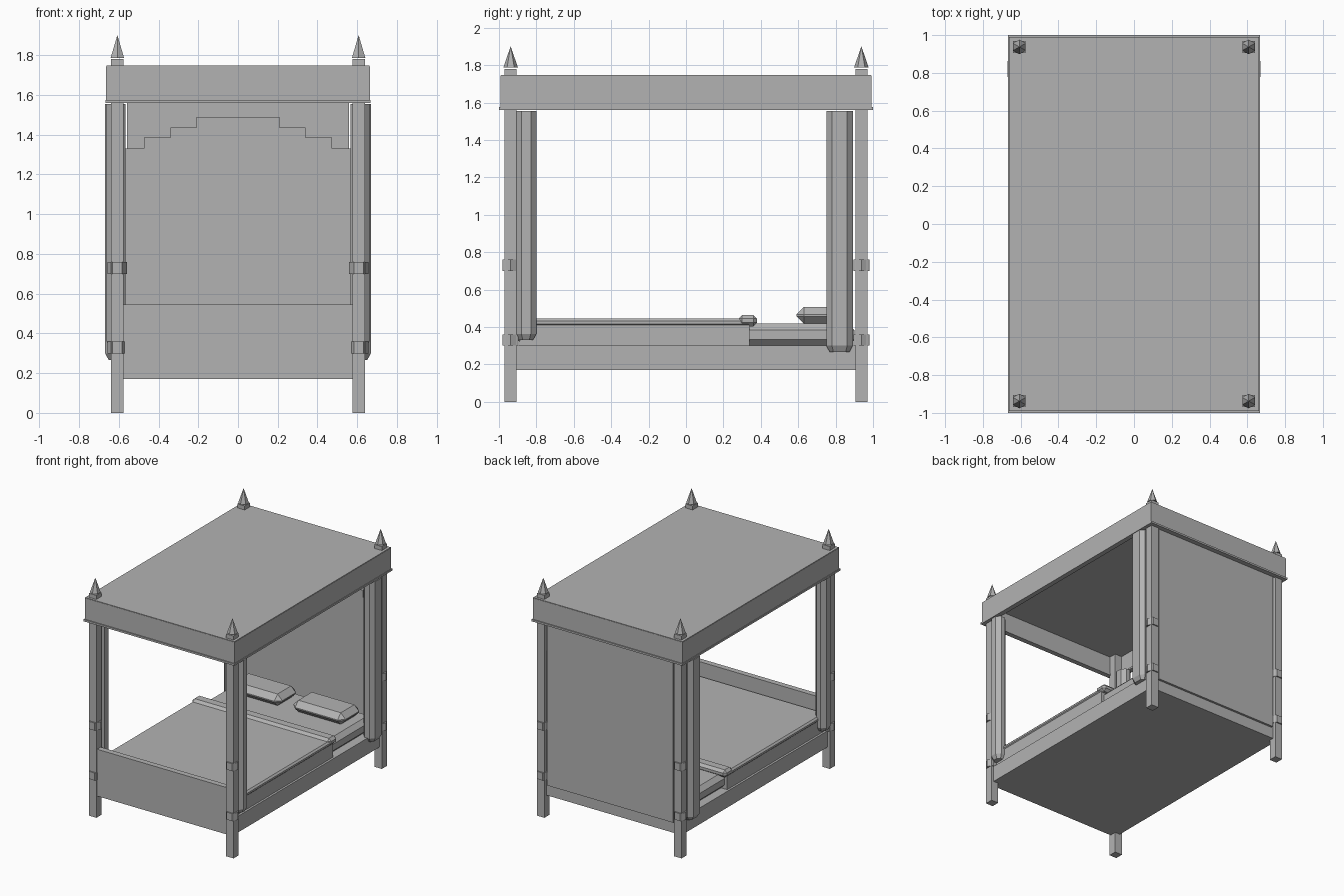
import bpy, bmesh, math

if "Cube" in bpy.data.objects:
    bpy.data.objects.remove(bpy.data.objects["Cube"])

grey = bpy.data.materials.new("plain grey")
grey.diffuse_color = (0.45, 0.45, 0.45, 1)
grey.use_nodes = True
grey.node_tree.nodes["Principled BSDF"].inputs["Base Color"].default_value = grey.diffuse_color


def finish(name, bm):
    bmesh.ops.recalc_face_normals(bm, faces=bm.faces)
    me = bpy.data.meshes.new(name)
    bm.to_mesh(me)
    bm.free()
    me.materials.append(grey)
    ob = bpy.data.objects.new(name, me)
    bpy.context.collection.objects.link(ob)
    return ob


def box(name, x, y, z, bevel=0):
    """Box from (min, max) ranges, optionally chamfered."""
    bm = bmesh.new()
    bmesh.ops.create_cube(bm, size=1)
    for v in bm.verts:
        for i, (lo, hi) in enumerate((x, y, z)):
            v.co[i] = lo if v.co[i] < 0 else hi
    if bevel:
        bmesh.ops.bevel(bm, geom=bm.edges[:], offset=bevel, segments=1,
                        affect='EDGES', profile=0.5)
    return finish(name, bm)


def loft(name, rings):
    """Closed solid through rings of equal point count."""
    bm = bmesh.new()
    vs = [[bm.verts.new(p) for p in r] for r in rings]
    n = len(vs[0])
    for a, b in zip(vs, vs[1:]):
        for i in range(n):
            j = (i + 1) % n
            bm.faces.new((a[i], a[j], b[j], b[i]))
    bm.faces.new(vs[0][::-1])
    bm.faces.new(vs[-1])
    return finish(name, bm)


def octagon(x, y, z, c):
    (x0, x1), (y0, y1) = x, y
    return [(x0 + c, y0, z), (x1 - c, y0, z), (x1, y0 + c, z), (x1, y1 - c, z),
            (x1 - c, y1, z), (x0 + c, y1, z), (x0, y1 - c, z), (x0, y0 + c, z)]


def hexagon(cx, cy, z, r, turn):
    return [(cx + r * math.cos(turn + k * math.pi / 3),
             cy + r * math.sin(turn + k * math.pi / 3), z) for k in range(6)]


def span(s, a, b):
    """Range a..b mirrored by sign s."""
    return tuple(sorted((s * a, s * b)))


def frame(name, ox, oy, t, z):
    """Hollow rectangular frame of four boards."""
    for s in (-1, 1):
        box(name + "_end", (-ox, ox), span(s, oy - t, oy), z)
        box(name + "_side", span(s, ox - t, ox), (-oy + t, oy - t), z)


# Posts with hexagonal bands, finials and tied curtains
for sx in (-1, 1):
    for sy in (-1, 1):
        cx, cy = sx * 0.607, sy * 0.9375
        box("post", span(sx, 0.575, 0.64), span(sy, 0.905, 0.97), (0, 1.78))
        for z in (0.30, 0.70):
            loft("post_band", [hexagon(cx, cy, z, 0.049, 0),
                               hexagon(cx, cy, z + 0.06, 0.049, 0)])
        loft("finial", [hexagon(cx, cy, 1.786, 0.039, math.pi / 2),
                        hexagon(cx, cy, 1.90, 0.0005, math.pi / 2)])
    for name, cxr, cyr, zb in (
            ("front_curtain", (0.567, 0.663), (-0.91, -0.80), 0.33),
            ("back_curtain", (0.567, 0.669), (0.75, 0.892), 0.267)):
        xr, c = span(sx, *cxr), 0.03
        inset = lambda r: (r[0] + 0.018, r[1] - 0.018)
        loft(name, [octagon(inset(xr), inset(cyr), zb, 0.02),
                    octagon(xr, cyr, zb + 0.033, c),
                    octagon(xr, cyr, 1.555, c)])

# Bed base, footboard and back drape
box("bed_base", (-0.62, 0.62), (-0.935, 0.935), (0.17, 0.30))
box("footboard", (-0.58, 0.58), (-0.96, -0.915), (0.17, 0.545))
box("back_drape", (-0.558, 0.558), (0.942, 0.96), (0.26, 1.57))

# Stepped headboard
half = [(0.58, 0.17), (0.58, 1.33), (0.473, 1.33), (0.473, 1.385),
        (0.34, 1.385), (0.34, 1.435), (0.208, 1.435), (0.208, 1.49)]
outline = half + [(-x, z) for x, z in reversed(half)]
loft("headboard", [[(x, y, z) for x, z in outline] for y in (0.905, 0.942)])

# Mattress, blanket, folded edge and pillows
box("mattress", (-0.58, 0.58), (-0.90, 0.90), (0.298, 0.418), 0.034)
box("blanket_drape", (-0.603, 0.603), (-0.89, 0.34), (0.298, 0.41))
box("blanket_top", (-0.61, 0.61), (-0.90, 0.345), (0.404, 0.444), 0.013)
box("blanket_fold", (-0.615, 0.615), (0.28, 0.38), (0.403, 0.464), 0.02)
for s in (-1, 1):
    box("pillow", span(s, 0.05, 0.51), (0.59, 0.845), (0.415, 0.508), 0.042)

# Canopy: ceiling, valance and lower trim
box("canopy_top", (-0.661, 0.661), (-0.989, 0.989), (1.72, 1.748))
frame("valance", 0.663, 0.991, 0.025, (1.57, 1.744))
frame("canopy_trim", 0.668, 1.0, 0.04, (1.56, 1.575))
